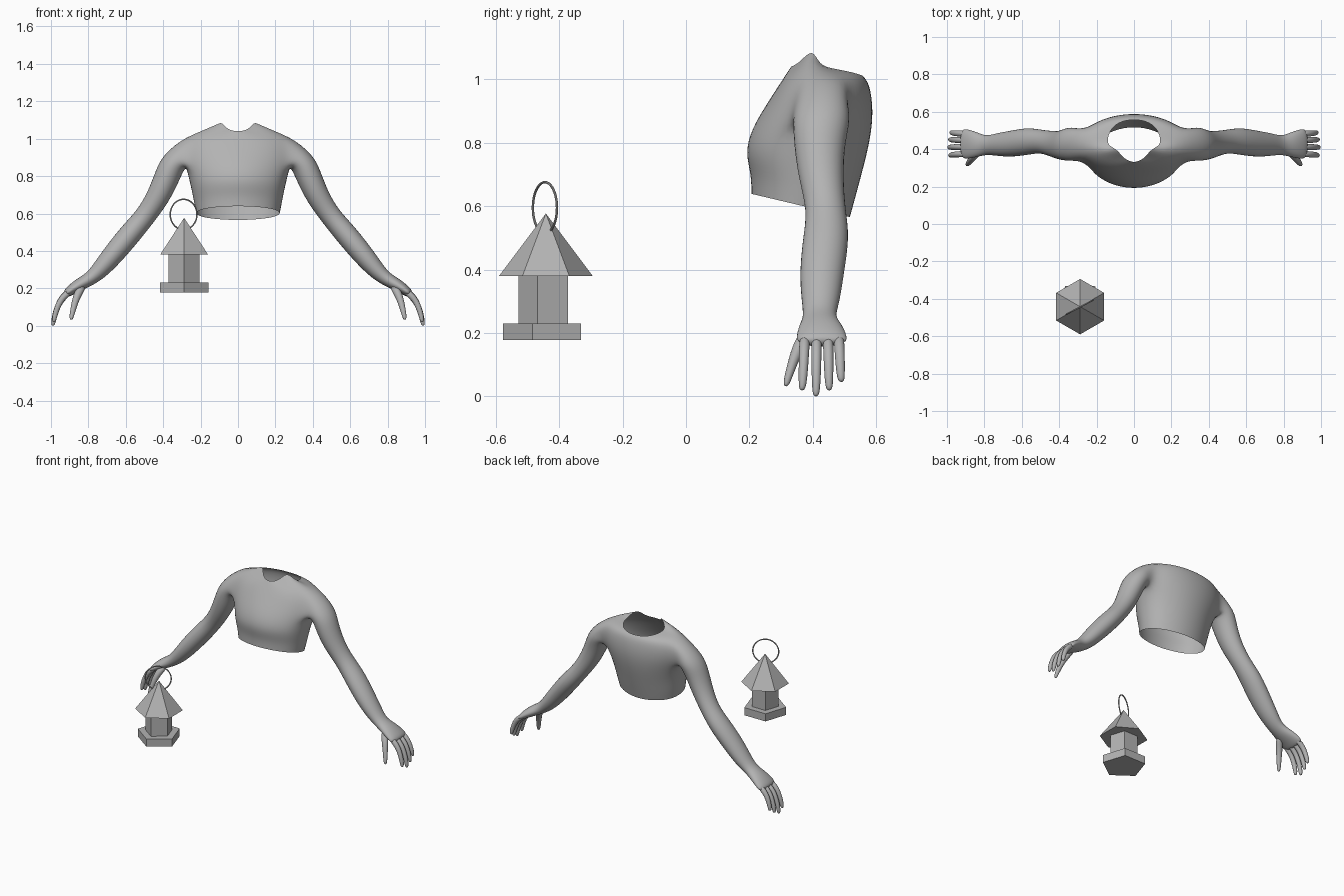
import bpy, bmesh, math
from mathutils import Vector

if "Cube" in bpy.data.objects:
    bpy.data.objects.remove(bpy.data.objects["Cube"])

grey = bpy.data.materials.new("plain grey")
grey.diffuse_color = (0.45, 0.45, 0.45, 1)
grey.use_nodes = True
grey.node_tree.nodes["Principled BSDF"].inputs["Base Color"].default_value = grey.diffuse_color


def make_object(name, bm, smooth=False):
    bmesh.ops.recalc_face_normals(bm, faces=bm.faces[:])
    mesh = bpy.data.meshes.new(name)
    bm.to_mesh(mesh)
    bm.free()
    mesh.materials.append(grey)
    for p in mesh.polygons:
        p.use_smooth = smooth
    ob = bpy.data.objects.new(name, mesh)
    bpy.context.collection.objects.link(ob)
    return ob


def mirror_and_smooth(ob):
    m = ob.modifiers.new("mirror", 'MIRROR')
    m.use_clip = True
    s = ob.modifiers.new("smooth", 'SUBSURF')
    s.levels = s.render_levels = 2


def bridge(bm, a, b):
    n = len(a)
    for i in range(n):
        j = (i + 1) % n
        bm.faces.new((a[i], a[j], b[j], b[i]))


def tube(bm, stations, sides, start=None):
    """Loft elliptical rings (x, y, z, thickness, width) along a limb and cap the end."""
    centres = [Vector(s[:3]) for s in stations]
    grow = 3 / (2 + math.cos(2 * math.pi / sides))   # offsets subdivision shrinkage
    prev = start
    for i, s in enumerate(stations):
        t = centres[min(i + 1, len(s_all := centres) - 1)] - centres[max(i - 1, 0)]
        n = Vector((-t.z, 0, t.x)).normalized()
        side = Vector((0, 1, 0))
        ring = []
        for k in range(sides):
            a = 2 * math.pi * k / sides
            ring.append(bm.verts.new(centres[i] + n * (s[3] * grow * math.cos(a))
                                     + side * (s[4] * grow * math.sin(a))))
        if prev:
            bridge(bm, prev, ring)
        else:
            bm.faces.new(ring)
        prev = ring
    bm.faces.new(prev)


# Torso: half shell, open at the waist and neck
# each row: front y, back y, half width, front z, back z, lift at the side
rows = [(.203, .52, .232, .64, .565, 0),
        (.203, .538, .245, .70, .63, 0),
        (.183, .56, .26, .77, .71, 0),
        (.203, .585, .28, .845, .81, -.01),
        (.25, .595, .31, .92, .90, 0),
        (.295, .582, .285, .985, .985, .035)]
angles = [math.radians(a) for a in (0, 20, 42, 62, 90, 118, 138, 160, 180)]
collar = [(0, .33, 1.04), (.03, .337, 1.042), (.063, .36, 1.055), (.092, .40, 1.10),
          (.14, .42, 1.045), (.143, .46, 1.035), (.12, .515, 1.025), (.07, .55, 1.015),
          (0, .56, 1.01)]
bm = bmesh.new()
grid = []
for yf, yb, w, zf, zb, lift in rows:
    line = []
    for a in angles:
        f = (1 - math.cos(a)) / 2
        x = w * math.sin(a) if 0 < a < 3.1 else 0
        line.append(bm.verts.new((x, yf + (yb - yf) * f,
                                  zf + (zb - zf) * f + lift * math.sin(a))))
    grid.append(line)
grid.append([bm.verts.new(p) for p in collar])
for r in range(len(grid) - 1):
    for c in range(8):
        if r in (3, 4) and c in (3, 4):
            continue                                  # arm hole
        bm.faces.new((grid[r][c], grid[r][c + 1], grid[r + 1][c + 1], grid[r + 1][c]))

# Arm: grows out of the arm hole down to the palm
hole = [grid[r][c] for r, c in ((5, 4), (5, 5), (4, 5), (3, 5), (3, 4), (3, 3), (4, 3), (5, 3))]
bm.verts.remove(grid[4][4])
arm = [(.342, .43, .885, .068, .092),
       (.378, .42, .80, .068, .08),
       (.425, .425, .69, .062, .07),
       (.495, .443, .585, .054, .06),
       (.565, .443, .505, .06, .073),
       (.66, .428, .39, .058, .07),
       (.735, .425, .30, .048, .06),
       (.79, .42, .25, .036, .048),
       (.845, .425, .222, .034, .068),
       (.895, .428, .19, .027, .08),
       (.925, .43, .165, .02, .078)]
tube(bm, arm, 8, hole)
mirror_and_smooth(make_object("torso_and_arms", bm, True))

# Fingers: y at the root, y at the tip, length factor
bm = bmesh.new()
for y0, y1, k in ((.375, .366, .9), (.412, .41, 1), (.448, .452, .9), (.482, .49, .76)):
    path = [(.89, .19), (.945, .145), (.972, .085), (.986, .03), (.99, -.002)]
    stations = []
    for i, (x, z) in enumerate(path):
        f = i / 4
        stations.append((.89 + (x - .89) * (.5 + .5 * k), y0 + (y1 - y0) * f,
                         .19 + (z - .19) * k,
                         (.018, .017, .015, .013, .009)[i], (.017, .016, .015, .013, .009)[i]))
    tube(bm, stations, 6)
# Thumb
tube(bm, [(.825, .40, .222, .022, .025), (.858, .362, .17, .022, .024),
          (.876, .338, .11, .016, .016), (.888, .322, .06, .013, .013),
          (.893, .315, .03, .008, .008)], 6)
mirror_and_smooth(make_object("fingers", bm, True))

# Lantern: stacked prisms with one corner to the front
LX, LY = -.288, -.442


def prism(name, sides, r0, r1, z0, z1):
    bm = bmesh.new()
    bmesh.ops.create_cone(bm, cap_ends=True, segments=sides, radius1=r0, radius2=r1,
                          depth=z1 - z0)
    far = max(bm.verts, key=lambda v: v.co.xy.length).co
    turn = -math.pi / 2 - math.atan2(far.y, far.x)
    ob = make_object(name, bm)
    ob.rotation_euler.z = turn
    ob.location = (LX, LY, (z0 + z1) / 2)


prism("lantern_roof", 6, .148, 0, .38, .577)
prism("lantern_body", 5, .087, .087, .225, .385)
prism("lantern_base", 5, .136, .136, .178, .23)

# Lantern ring
bpy.ops.mesh.primitive_torus_add(major_radius=.081, minor_radius=.004, major_segments=40,
                                 minor_segments=8, location=(LX - .003, LY - .003, .595),
                                 rotation=(math.pi / 2, 0, math.radians(28)))
ring = bpy.context.object
ring.name = "lantern_ring"
ring.data.materials.append(grey)
bpy.ops.object.shade_smooth_by_angle()
